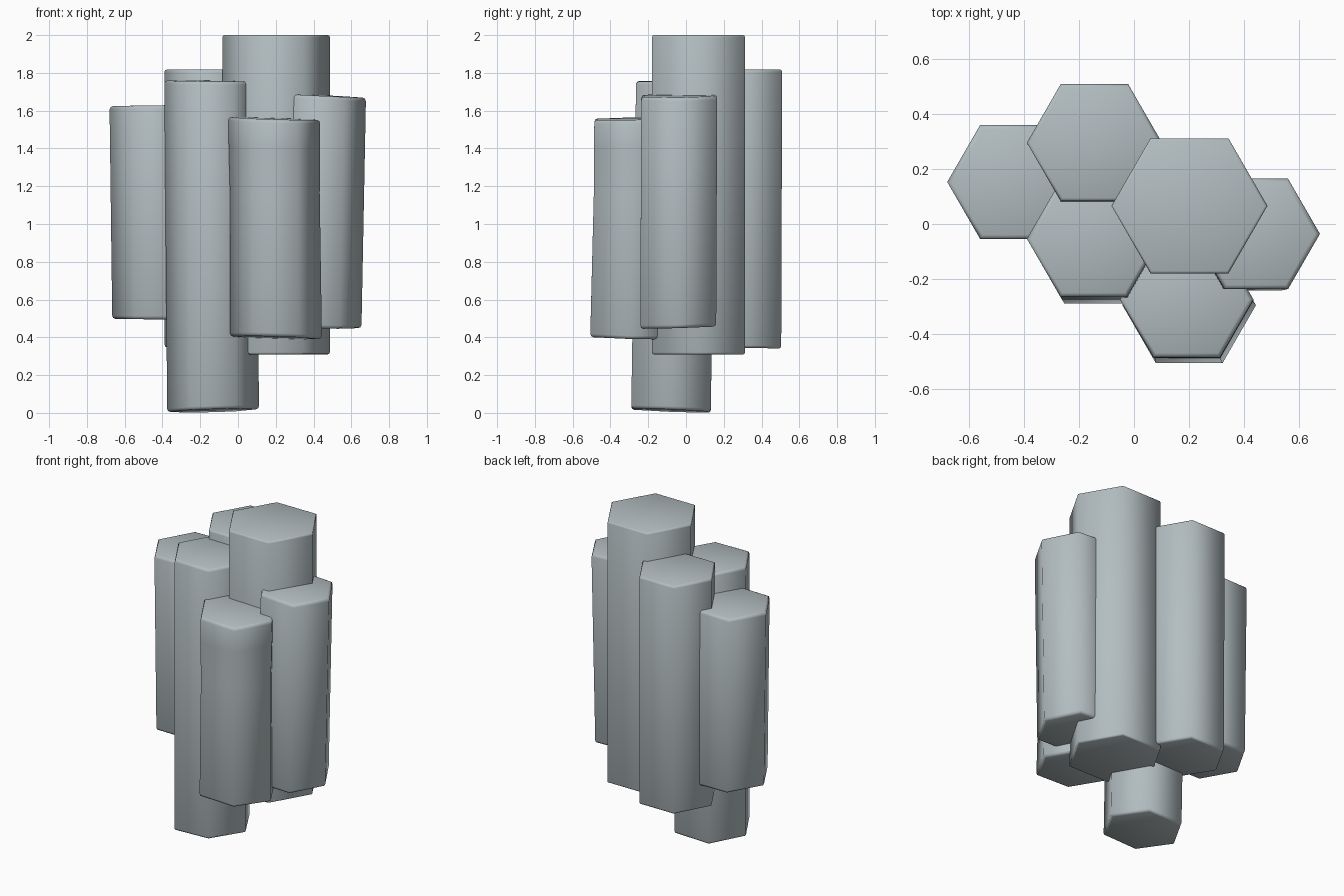
import bpy, bmesh, math

if "Cube" in bpy.data.objects:
    bpy.data.objects.remove(bpy.data.objects["Cube"])

stone = bpy.data.materials.new("grey_stone")
stone.diffuse_color = (0.45, 0.51, 0.53, 1)
stone.use_nodes = True
stone.node_tree.nodes["Principled BSDF"].inputs["Base Color"].default_value = stone.diffuse_color


def column(name, radius, bottom, top, tilt_b=(0, 0), tilt_t=(0, 0), bevel=0.018, waist=None):
    """Leaning hexagonal column between two centre points, with tilted, softened caps."""
    # each ring: fraction along the axis, vertical offset, radius, cap tilt
    rings = [(0, 0, radius - bevel, tilt_b),
             (0, bevel * 0.3, radius - bevel * 0.3, tilt_b),
             (0, bevel, radius, tilt_b)]
    for t, scale in waist or []:
        rings.append((t, 0, radius * scale, (0, 0)))
    rings += [(1, -bevel, radius, tilt_t),
              (1, -bevel * 0.3, radius - bevel * 0.3, tilt_t),
              (1, 0, radius - bevel, tilt_t)]
    bm = bmesh.new()
    loops = []
    for t, dz, r, (sx, sy) in rings:
        cx, cy, cz = (b + (e - b) * t for b, e in zip(bottom, top))
        loop = []
        for i in range(6):
            dx = r * math.cos(i * math.pi / 3)
            dy = r * math.sin(i * math.pi / 3)
            loop.append(bm.verts.new((cx + dx, cy + dy, cz + dz + sx * dx + sy * dy)))
        loops.append(loop)
    for a, b in zip(loops, loops[1:]):
        for i in range(6):
            j = (i + 1) % 6
            bm.faces.new((a[i], a[j], b[j], b[i]))
    bm.faces.new(loops[0][::-1])
    bm.faces.new(loops[-1])
    for f in bm.faces:
        f.smooth = True
    mesh = bpy.data.meshes.new(name)
    bm.to_mesh(mesh)
    bm.free()
    mesh.materials.append(stone)
    bpy.context.collection.objects.link(bpy.data.objects.new(name, mesh))


# tallest, upright column
column("tall_column", 0.284, (0.202, 0.066, 0.31), (0.202, 0.066, 2.0), bevel=0.01)
# columns clustered around it
column("back_column", 0.246, (-0.142, 0.291, 0.345), (-0.144, 0.296, 1.818),
       (0, -0.02), (0, 0), 0.014)
column("left_column", 0.240, (-0.426, 0.153, 0.495), (-0.440, 0.153, 1.628),
       (-0.01, 0), (0.015, 0))
column("low_column", 0.243, (-0.132, -0.079, 0.012), (-0.147, -0.054, 1.757),
       (0.03, -0.04), (-0.01, 0.01), 0.016)
column("front_column", 0.243, (0.201, -0.296, 0.398), (0.192, -0.275, 1.558),
       (-0.03, -0.03), (-0.03, 0.02), waist=[(0.66, 0.978), (0.86, 0.995)])
column("right_column", 0.232, (0.422, -0.041, 0.453), (0.445, -0.036, 1.680),
       (-0.02, 0.03), (-0.05, 0.01))
